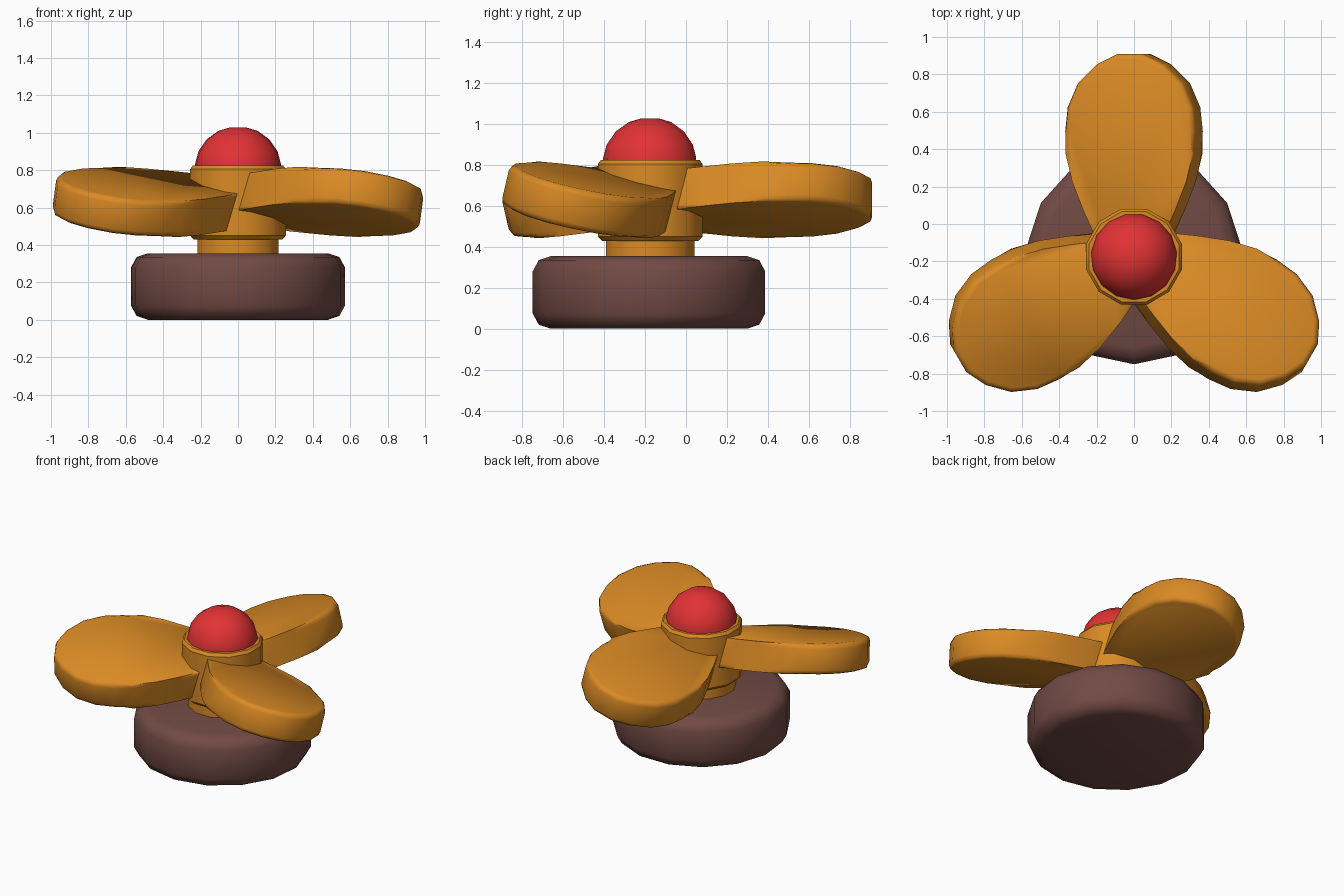
import bpy, bmesh, math
from mathutils import Matrix, Vector

if "Cube" in bpy.data.objects:
    bpy.data.objects.remove(bpy.data.objects["Cube"])

AXIS_Y = -0.175


def material(name, colour):
    m = bpy.data.materials.new(name)
    m.diffuse_color = (*colour, 1)
    m.use_nodes = True
    m.node_tree.nodes["Principled BSDF"].inputs["Base Color"].default_value = m.diffuse_color
    return m


ORANGE = material("orange", (0.70, 0.255, 0.018))
RED = material("red", (0.76, 0.032, 0.034))
BROWN = material("brown", (0.165, 0.068, 0.058))


def finish(name, bm, mat, angle):
    bmesh.ops.recalc_face_normals(bm, faces=bm.faces[:])
    mesh = bpy.data.meshes.new(name)
    bm.to_mesh(mesh)
    bm.free()
    mesh.materials.append(mat)
    ob = bpy.data.objects.new(name, mesh)
    bpy.context.collection.objects.link(ob)
    bpy.ops.object.select_all(action='DESELECT')
    ob.select_set(True)
    bpy.context.view_layer.objects.active = ob
    bpy.ops.object.shade_smooth_by_angle(angle=math.radians(angle))
    return ob


def lathe(name, profile, sides, phase, mat, angle=50):
    """Closed turned part from (radius, height) points, bottom to top."""
    bm = bmesh.new()
    rings = []
    for r, z in profile:
        rings.append([bm.verts.new((
            r * math.cos(math.radians(phase) + math.tau * i / sides),
            AXIS_Y + r * math.sin(math.radians(phase) + math.tau * i / sides),
            z)) for i in range(sides)])
    for a, b in zip(rings, rings[1:]):
        for i in range(sides):
            j = (i + 1) % sides
            bm.faces.new((a[i], a[j], b[j], b[i]))
    bm.faces.new(rings[0][::-1])
    bm.faces.new(rings[-1])
    return finish(name, bm, mat, angle)


# Rounded foot
lathe("base", [(0.485, 0), (0.545, 0.02), (0.575, 0.075), (0.575, 0.28),
               (0.545, 0.335), (0.485, 0.355)], 15, 6, BROWN)

# Neck and hub
lathe("neck", [(0.225, 0.34), (0.225, 0.45)], 12, 15, ORANGE)
lathe("hub", [(0.245, 0.43), (0.265, 0.45), (0.265, 0.805), (0.25, 0.825)],
      12, 15, ORANGE, 35)

# Domed cap
lathe("cap", [(0.23, 0.80), (0.23, 0.835), (0.213, 0.90), (0.168, 0.965),
              (0.105, 1.01), (0.045, 1.028)], 15, 6, RED)

# Three pitched paddle blades: half outline as (distance from axis, half width)
HALF = [(0.0, 0.12), (0.13, 0.20), (0.25, 0.255), (0.40, 0.315), (0.55, 0.352),
        (0.67, 0.362), (0.80, 0.348), (0.93, 0.29), (1.03, 0.185), (1.085, 0.07)]
THICK, PITCH, BLADE_Z = 0.20, 15, 0.63


def blade(name, heading):
    outline = [(u, -v) for u, v in HALF] + [(u, v) for u, v in reversed(HALF)]
    bm = bmesh.new()
    low = [bm.verts.new((u, v, -THICK / 2)) for u, v in outline]
    high = [bm.verts.new((u, v, THICK / 2)) for u, v in outline]
    bm.faces.new(low[::-1])
    bm.faces.new(high)
    n = len(outline)
    for i in range(n):
        j = (i + 1) % n
        bm.faces.new((low[i], low[j], high[j], high[i]))
    # soften the rims of both broad faces
    rims = [e for e in bm.edges if abs(e.verts[0].co.z - e.verts[1].co.z) < 1e-4]
    bmesh.ops.bevel(bm, geom=rims, offset=0.03, segments=2, profile=0.5,
                    affect='EDGES')
    # the clockwise edge is raised
    bm.transform(Matrix.Translation(Vector((0, AXIS_Y, BLADE_Z)))
                 @ Matrix.Rotation(math.radians(heading), 4, 'Z')
                 @ Matrix.Rotation(math.radians(-PITCH), 4, 'X'))
    return finish(name, bm, ORANGE, 50)


for name, heading in (("back_blade", 90), ("left_blade", 210), ("right_blade", 330)):
    blade(name, heading)
